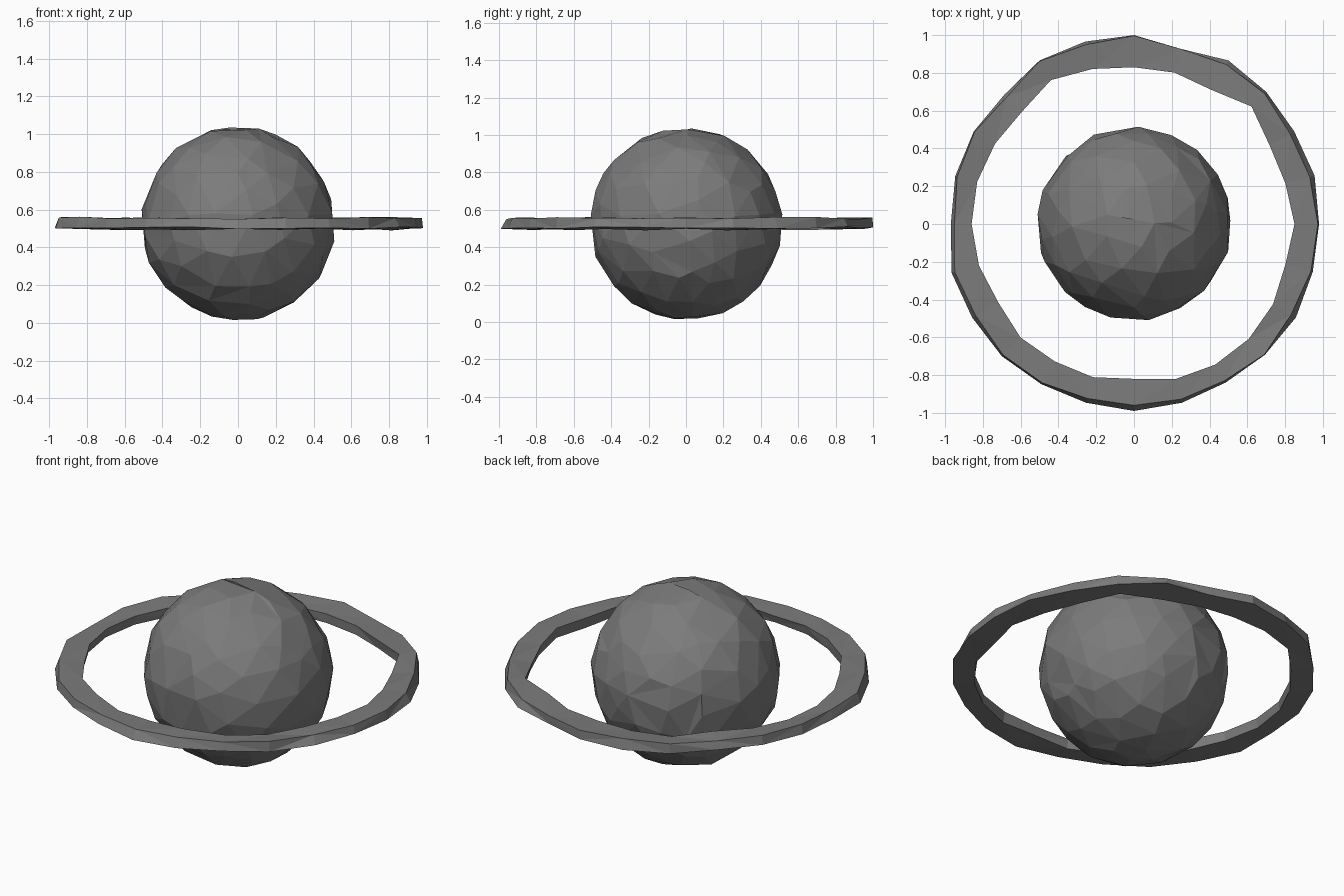
import bpy, bmesh, math, random
from mathutils import Vector, noise

random.seed(4)
cube = bpy.data.objects.get("Cube")
if cube:
    bpy.data.objects.remove(cube, do_unlink=True)

# One grey stone colour
stone = bpy.data.materials.new("grey stone")
stone.use_nodes = True
GREY = (0.2, 0.2, 0.2, 1)
stone.diffuse_color = GREY
stone.node_tree.nodes["Principled BSDF"].inputs["Base Color"].default_value = GREY

MIDDLE = Vector((0, 0, 0.525))


def finish(name, bm):
    bmesh.ops.recalc_face_normals(bm, faces=bm.faces)
    mesh = bpy.data.meshes.new(name)
    bm.to_mesh(mesh)
    bm.free()
    mesh.materials.append(stone)
    obj = bpy.data.objects.new(name, mesh)
    bpy.context.collection.objects.link(obj)
    return obj


# Planet: lumpy, chipped ball with irregular flat facets
bm = bmesh.new()
bmesh.ops.create_icosphere(bm, subdivisions=4, radius=1)
for v in bm.verts:
    d = v.co.normalized()
    lump = 0.007 * noise.noise(d * 3) + 0.013 * noise.noise(d * 7)
    v.co = d * (0.509 + lump + random.uniform(-0.002, 0.002)) + MIDDLE
planet = finish("planet", bm)
facets = planet.modifiers.new("facets", "DECIMATE")
facets.ratio = 0.2

# Ring: uneven hand-cut band, radii in hundredths at even angles
outer = [98, 99, 98, 99, 100, 96, 100, 100, 100, 97, 98, 98,
         97, 100, 99, 99, 98, 98, 99, 98, 97, 98, 99, 98]
inner = [85, 83, 83, 88, 82, 83, 83, 85, 88, 84, 85, 86,
         86, 85, 83, 85, 84, 84, 82, 85, 86, 86, 85, 83]
bm = bmesh.new()
sections = []
for i, (big, small) in enumerate(zip(outer, inner)):
    a = math.tau * i / len(outer)
    out = Vector((math.cos(a), math.sin(a), 0))
    cut = random.uniform(0, 0.03)
    corners = [(big / 100 - cut, 0.03), (big / 100, -0.022),
               (small / 100 + cut / 2, -0.03), (small / 100, 0.026)]
    sections.append([bm.verts.new(MIDDLE + out * r +
                     Vector((0, 0, z + random.uniform(-0.005, 0.008))))
                     for r, z in corners])
for i, here in enumerate(sections):
    there = sections[(i + 1) % len(sections)]
    for k in range(4):
        n = (k + 1) % 4
        bm.faces.new((here[k], there[k], there[n], here[n]))
bmesh.ops.triangulate(bm, faces=bm.faces)
finish("ring", bm)
